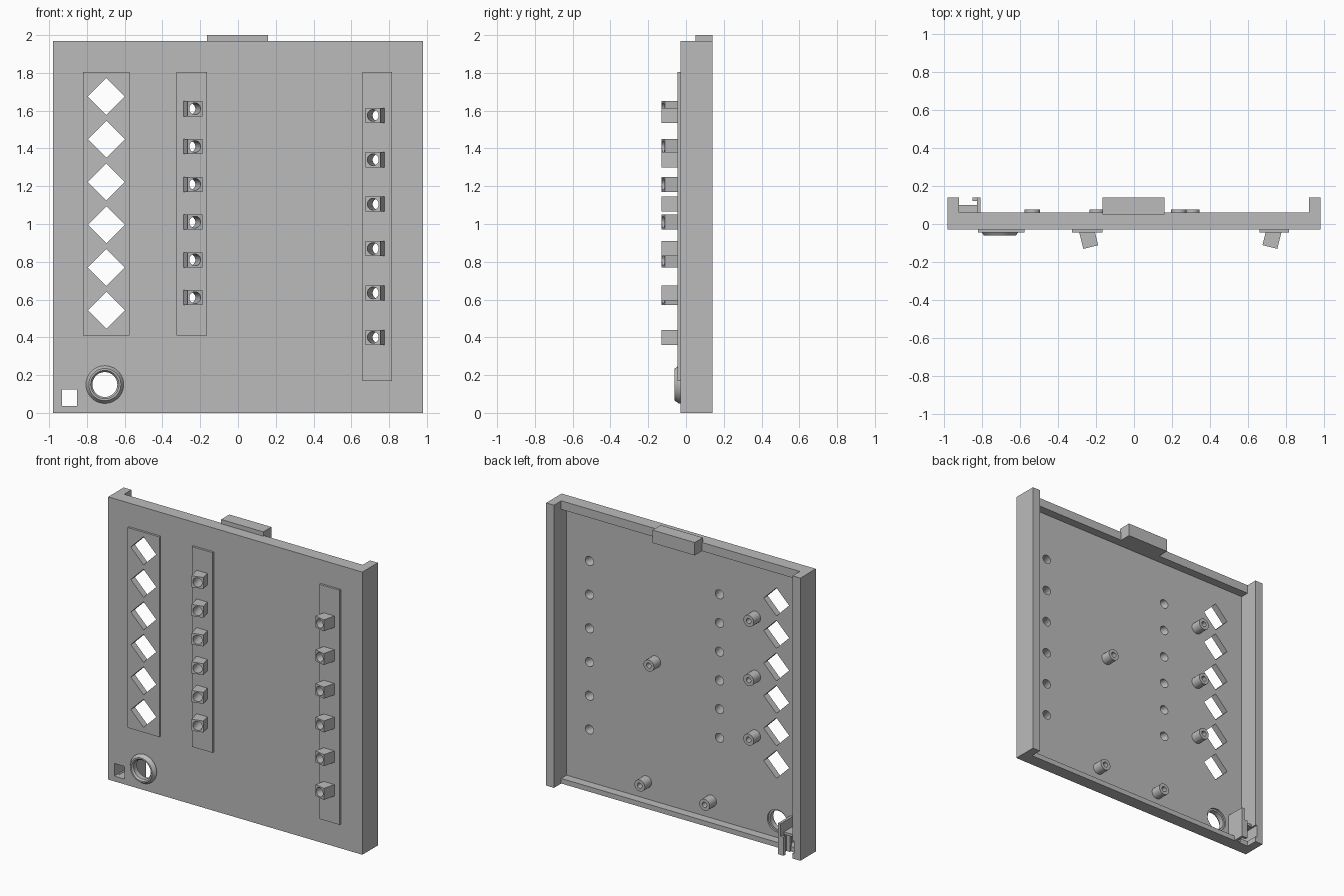
import bpy, bmesh, math
from mathutils import Matrix, Vector

if "Cube" in bpy.data.objects:
    bpy.data.objects.remove(bpy.data.objects["Cube"])

grey = bpy.data.materials.new("plain_grey")
grey.diffuse_color = (0.5, 0.5, 0.5, 1)
grey.use_nodes = True
grey.node_tree.nodes["Principled BSDF"].inputs["Base Color"].default_value = grey.diffuse_color


def finish(name, bm, smooth=False):
    bmesh.ops.recalc_face_normals(bm, faces=bm.faces)
    me = bpy.data.meshes.new(name)
    bm.to_mesh(me)
    bm.free()
    ob = bpy.data.objects.new(name, me)
    bpy.context.collection.objects.link(ob)
    me.materials.append(grey)
    if smooth:
        shade(ob)
    return ob


def shade(ob):
    bpy.ops.object.select_all(action='DESELECT')
    ob.select_set(True)
    bpy.context.view_layer.objects.active = ob
    bpy.ops.object.shade_smooth_by_angle(angle=math.radians(30))


def add_box(bm, x0, x1, y0, y1, z0, z1, matrix=Matrix()):
    m = Matrix.Translation(((x0 + x1) / 2, (y0 + y1) / 2, (z0 + z1) / 2))
    bmesh.ops.create_cube(bm, size=1, matrix=matrix @ m @ Matrix.Diagonal((x1 - x0, y1 - y0, z1 - z0, 1)))


def add_rod(bm, r, y0, y1, matrix):
    # cylinder along local y
    m = matrix @ Matrix.Translation((0, (y0 + y1) / 2, 0)) @ Matrix.Rotation(math.pi / 2, 4, 'X')
    bmesh.ops.create_cone(bm, cap_ends=True, segments=32, radius1=r, radius2=r, depth=y1 - y0, matrix=m)


def box(name, *size):
    bm = bmesh.new()
    add_box(bm, *size)
    return finish(name, bm)


def lathe(name, profile, x, z):
    # closed (radius, y) profile turned around the y axis
    bm = bmesh.new()
    vs = [bm.verts.new((r, y, 0)) for r, y in profile]
    es = [bm.edges.new((vs[i], vs[(i + 1) % len(vs)])) for i in range(len(vs))]
    bmesh.ops.spin(bm, geom=vs + es, cent=(0, 0, 0), axis=(0, 1, 0), angle=2 * math.pi, steps=36)
    bmesh.ops.remove_doubles(bm, verts=bm.verts, dist=1e-5)
    bmesh.ops.translate(bm, verts=bm.verts, vec=(x, 0, z))
    return finish(name, bm, True)


def cut(ob, cutter):
    mod = ob.modifiers.new("cut", 'BOOLEAN')
    mod.operation, mod.solver, mod.object = 'DIFFERENCE', 'EXACT', cutter
    dg = bpy.context.evaluated_depsgraph_get()
    me = bpy.data.meshes.new_from_object(ob.evaluated_get(dg))
    ob.modifiers.clear()
    ob.data = me
    shade(ob)


# Tray: U-shaped section pulled up, with a front panel and two side walls
bm = bmesh.new()
section = [(-.98, -.03), (.98, -.03), (.98, .14), (.92, .14), (.92, 0), (-.92, 0), (-.92, .14), (-.98, .14)]
face = bm.faces.new([bm.verts.new((x, y, 0)) for x, y in section])
ext = bmesh.ops.extrude_face_region(bm, geom=[face])
bmesh.ops.translate(bm, verts=[v for v in ext["geom"] if isinstance(v, bmesh.types.BMVert)], vec=(0, 0, 1.97))
panel = finish("panel", bm)

# Rims along the top and bottom, and the latch tab
box("top_rim", -.925, .925, -.005, .06, 1.91, 1.97)
box("bottom_rim", -.925, .925, -.005, .06, 0, .035)
box("latch_tab", -.165, .16, .05, .14, 1.91, 2.0)

# Raised strips on the front
window_strip = box("window_strip", -.82, -.575, -.045, -.025, .41, 1.805)
left_strip = box("left_strip", -.325, -.165, -.045, -.025, .41, 1.805)
right_strip = box("right_strip", .66, .815, -.045, -.025, .17, 1.805)

# Rows of angled sensor blocks: tilt about z, origin at the front face centre
tilt = math.atan(.25)
frames = [[Matrix.Translation((-.2275, -.121, .61 + .2 * i)) @ Matrix.Rotation(tilt, 4, 'Z') for i in range(6)],
          [Matrix.Translation((.7145, -.121, .40 + .235 * i)) @ Matrix.Rotation(-tilt, 4, 'Z') for i in range(6)]]
blocks = []
for label, row in zip(("left", "right"), frames):
    bm = bmesh.new()
    for m in row:
        add_box(bm, -.04, .04, 0, .1, -.04, .04, m)
    blocks.append(finish(label + "_blocks", bm))

# Cutter holding every through hole
bm = bmesh.new()
for i in range(6):
    m = Matrix.Translation((-.697, 0, .543 + .2265 * i)) @ Matrix.Rotation(math.pi / 4, 4, 'Y')
    s = .098 / math.sqrt(2)
    add_box(bm, -s, s, -.1, .1, -s, s, m)
for row in frames:
    for m in row:
        add_rod(bm, .031, -.05, .2, m)
add_rod(bm, .078, -.1, .1, Matrix.Translation((-.705, 0, .15)))
add_box(bm, -.932, -.853, -.1, .2, .037, .125)
cutter = finish("hole_cutter", bm)
for ob in [panel, window_strip, left_strip, right_strip] + blocks:
    cut(ob, cutter)
bpy.data.objects.remove(cutter)

# Bezel ring in the lower corner
lathe("bezel_ring", [(.1, -.028), (.1, -.038), (.085, -.06), (.075, -.06), (.066, -.048),
                     (.066, -.012), (.082, -.012), (.082, -.028)], -.705, .15)

# Hollow screw posts on the back
for i, (x, z) in enumerate([(.235, 1.01), (-.535, 1.527), (-.535, 1.115), (-.535, .70), (.305, .155), (-.195, .155)]):
    lathe("screw_post_%d" % (i + 1), [(.04, -.005), (.04, .075), (.018, .075), (.018, .015),
                                      (.001, .015), (.001, -.005)], x, z)

# Socket holder in the lower back corner
box("socket_side", -.825, -.806, -.005, .14, 0, .215)
box("socket_shelf", -.925, -.82, -.005, .10, .128, .145)
box("socket_lower_lip", -.85, -.82, .12, .14, 0, .13)
box("socket_inner_guide", -.85, -.82, .05, .07, 0, .13)
